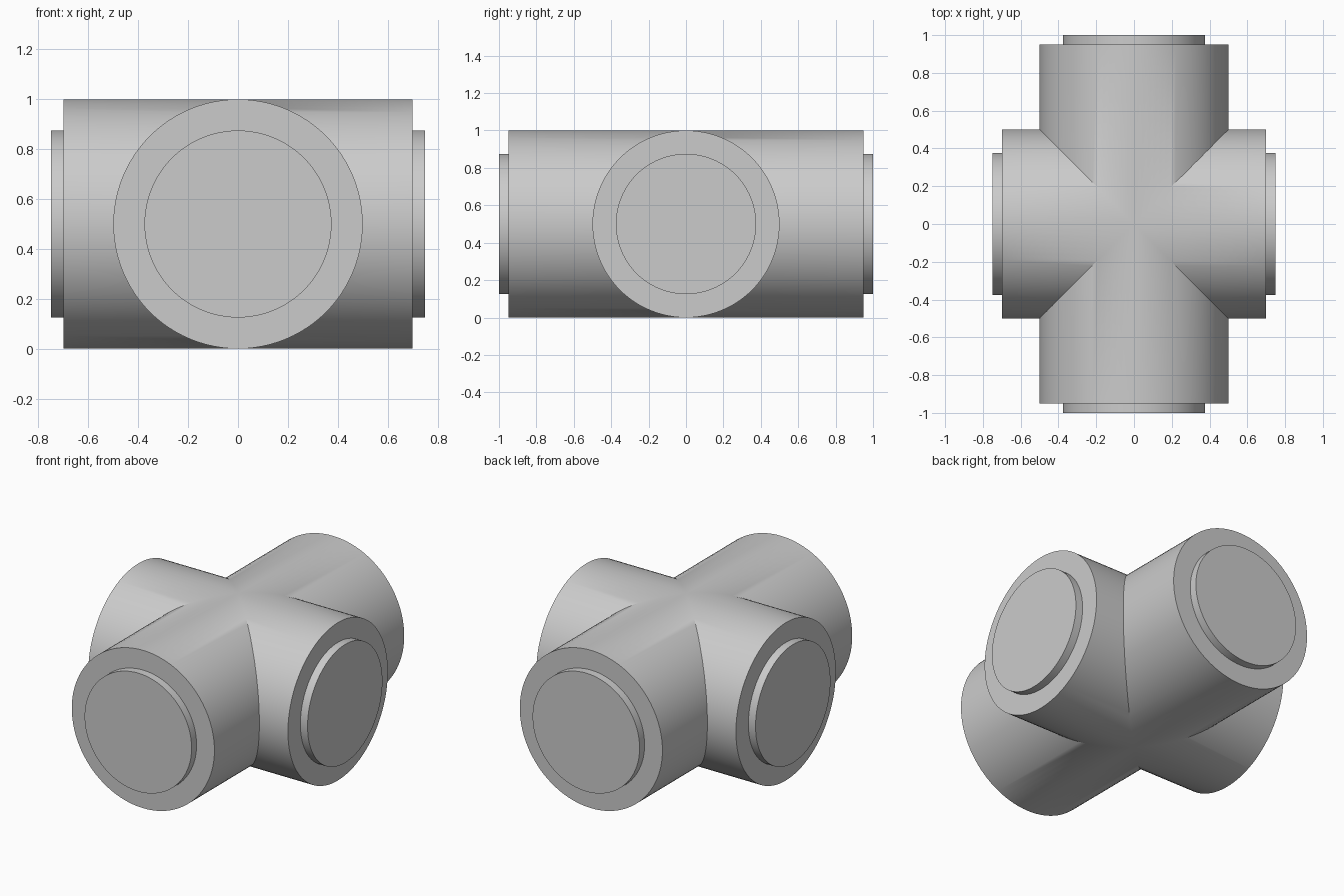
import bpy
import bmesh
from math import cos, sin, pi, radians
from mathutils import Matrix

cube = bpy.data.objects.get("Cube")
if cube:
    bpy.data.objects.remove(cube, do_unlink=True)

SEGMENTS = 96
PIPE_RADIUS = 0.5
BOSS_RADIUS = 0.375
BOSS_DEPTH = 0.05
CENTRE_HEIGHT = 0.5

grey = bpy.data.materials.new("light_grey")
grey.use_nodes = True
colour = (0.6, 0.6, 0.6, 1.0)
grey.diffuse_color = colour
grey.node_tree.nodes["Principled BSDF"].inputs["Base Color"].default_value = colour


def ring(bm, turn, radius, reach):
    """Circle around an arm; reach gives the distance along it."""
    verts = []
    for i in range(SEGMENTS):
        angle = 2 * pi * i / SEGMENTS
        side = radius * cos(angle)
        verts.append(bm.verts.new(turn @ Matrix.Translation((reach(side), side, radius * sin(angle))).translation))
    return verts


def bridge(bm, first, second):
    for i in range(SEGMENTS):
        j = (i + 1) % SEGMENTS
        bm.faces.new((first[i], first[j], second[j], second[i]))


def add_arm(bm, quarter, length):
    """Pipe arm mitred against its neighbours, with a raised round end."""
    turn = Matrix.Rotation(quarter * pi / 2, 3, "Z")
    rings = [
        ring(bm, turn, PIPE_RADIUS, abs),
        ring(bm, turn, PIPE_RADIUS, lambda side: length),
        ring(bm, turn, BOSS_RADIUS, lambda side: length),
        ring(bm, turn, BOSS_RADIUS, lambda side: length + BOSS_DEPTH),
    ]
    for first, second in zip(rings, rings[1:]):
        bridge(bm, first, second)
    bm.faces.new(rings[-1])


# Four arms welded along their mitre seams
bm = bmesh.new()
for quarter in range(4):
    add_arm(bm, quarter, 0.95 if quarter % 2 else 0.7)
bmesh.ops.remove_doubles(bm, verts=bm.verts, dist=0.0001)
bmesh.ops.recalc_face_normals(bm, faces=bm.faces)
bmesh.ops.translate(bm, verts=bm.verts, vec=(0, 0, CENTRE_HEIGHT))

mesh = bpy.data.meshes.new("cross_pipe_fitting")
bm.to_mesh(mesh)
bm.free()
mesh.materials.append(grey)
fitting = bpy.data.objects.new("cross_pipe_fitting", mesh)
bpy.context.collection.objects.link(fitting)

# Smooth pipes with crisp rims and seams
bpy.ops.object.select_all(action="DESELECT")
fitting.select_set(True)
bpy.context.view_layer.objects.active = fitting
bpy.ops.object.shade_smooth_by_angle(angle=radians(30))
